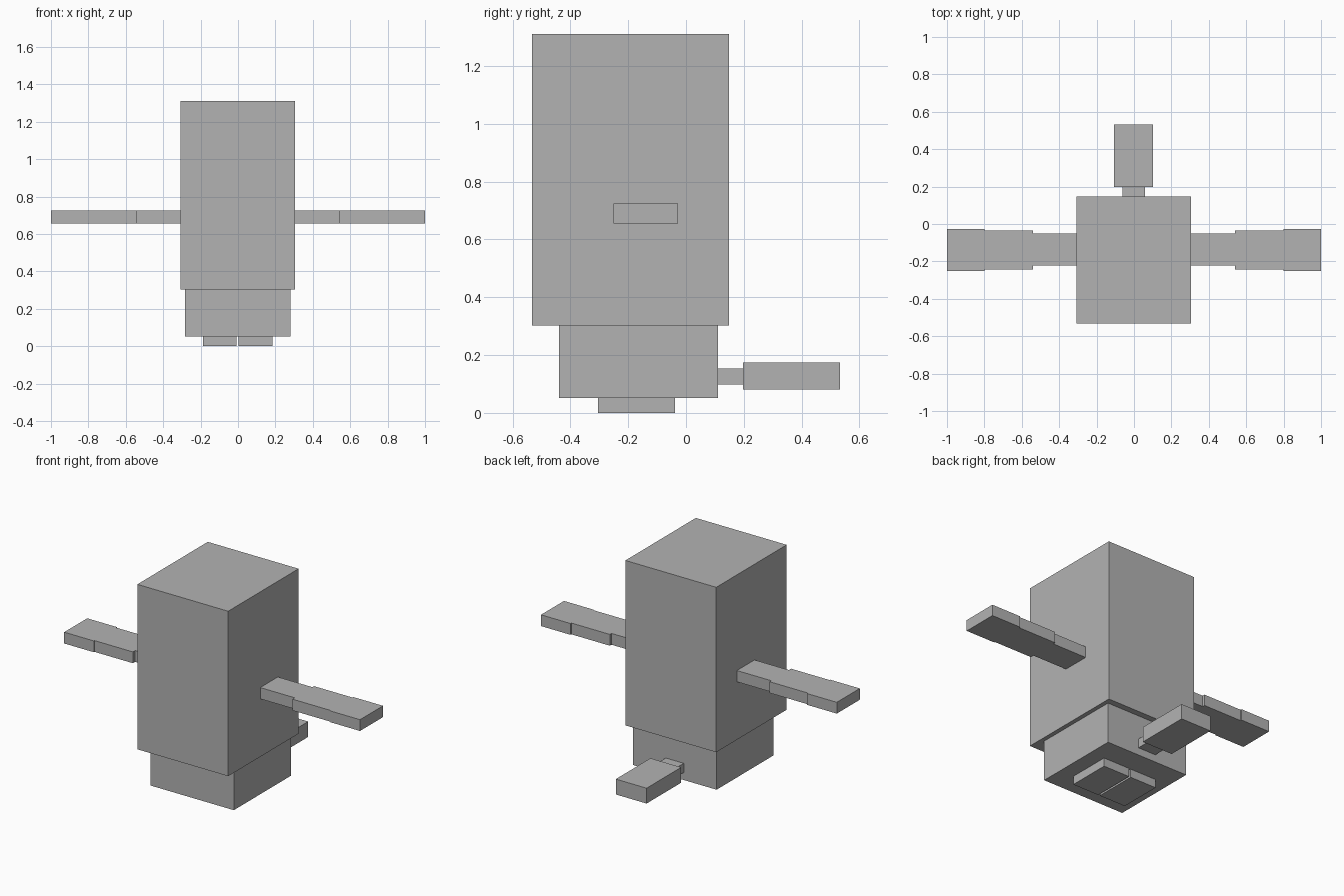
import bpy
import bmesh

if "Cube" in bpy.data.objects:
    bpy.data.objects.remove(bpy.data.objects["Cube"])

grey = bpy.data.materials.new("plain grey")
grey.diffuse_color = (0.45, 0.45, 0.45, 1.0)
grey.use_nodes = True
grey.node_tree.nodes["Principled BSDF"].inputs["Base Color"].default_value = grey.diffuse_color


def box(name, x, y, z):
    """Axis-aligned box from (min, max) pairs."""
    bm = bmesh.new()
    bmesh.ops.create_cube(bm, size=1.0)
    for v in bm.verts:
        v.co = [r[1] if c > 0 else r[0] for c, r in zip(v.co, (x, y, z))]
    mesh = bpy.data.meshes.new(name)
    bm.to_mesh(mesh)
    bm.free()
    mesh.materials.append(grey)
    obj = bpy.data.objects.new(name, mesh)
    bpy.context.collection.objects.link(obj)
    return obj


# Torso: tall upper block on a narrower lower block
box("upper_body", (-0.308, 0.306), (-0.532, 0.148), (0.302, 1.31))
box("lower_body", (-0.284, 0.28), (-0.44, 0.11), (0.052, 0.302))

# Feet
box("left_foot", (-0.188, -0.008), (-0.304, -0.038), (0.0, 0.052))
box("right_foot", (0.004, 0.184), (-0.304, -0.038), (0.0, 0.052))

# Arms: three segments, widening towards the hands
segments = [
    ("upper_arm", 0.306, 0.54, (-0.222, -0.052)),
    ("forearm", 0.54, 0.80, (-0.244, -0.036)),
    ("hand", 0.80, 1.0, (-0.25, -0.028)),
]
for name, inner, outer, y in segments:
    box("right_" + name, (inner, outer), y, (0.656, 0.725))
    box("left_" + name, (-outer, -inner), y, (0.656, 0.725))

# Tail: thin stem with a thicker block at the end
box("tail_stem", (-0.062, 0.06), (0.11, 0.198), (0.098, 0.154))
box("tail_block", (-0.106, 0.102), (0.198, 0.532), (0.081, 0.175))
